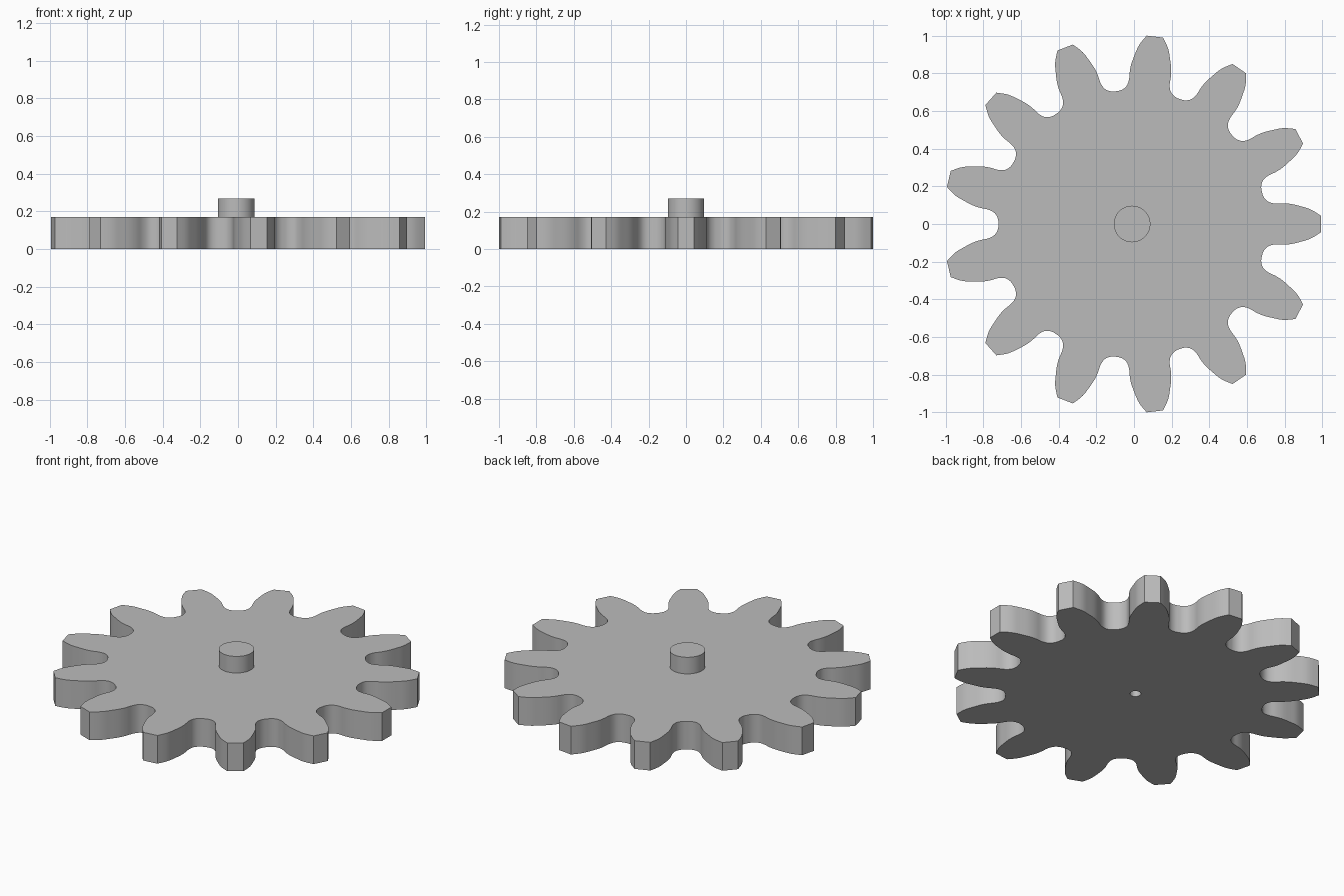
import bpy, bmesh
from math import sin, cos, pi, radians
from mathutils import Vector

TEETH = 13
CENTRE = Vector((-0.01, 0, 0))
THICK, BOSS_TOP = 0.17, 0.27
BOSS_R, BORE_R = 0.097, 0.03

cube = bpy.data.objects.get("Cube")
if cube:
    bpy.data.objects.remove(cube, do_unlink=True)

grey = bpy.data.materials.new("plain_grey")
grey.use_nodes = True
colour = (0.5, 0.5, 0.5, 1)
grey.diffuse_color = colour
grey.node_tree.nodes["Principled BSDF"].inputs["Base Color"].default_value = colour


def smooth_path(points, steps=4):
    """Catmull-Rom curve through the given points."""
    pts = [Vector(p) for p in points]
    pts = [2 * pts[0] - pts[1]] + pts + [Vector((pts[-2].x, 2 * pts[-1].y - pts[-2].y))]
    out = []
    for a, b, c, d in zip(pts, pts[1:], pts[2:], pts[3:]):
        for i in range(steps):
            t = i / steps
            out.append(0.5 * (2 * b + (c - a) * t + (2 * a - 5 * b + 4 * c - d) * t * t
                              + (3 * b - a - 3 * c + d) * t ** 3))
    return out + [pts[-2]]


def circle(radius, count):
    return [(radius * cos(2 * pi * i / count), radius * sin(2 * pi * i / count))
            for i in range(count)]


def prism(name, outline, bottom, top):
    """Extrude a closed outline into a solid."""
    bm = bmesh.new()
    face = bm.faces.new([bm.verts.new((x, y, bottom)) for x, y in outline])
    new = bmesh.ops.extrude_face_region(bm, geom=[face], use_keep_orig=True)["geom"]
    verts = [v for v in new if isinstance(v, bmesh.types.BMVert)]
    bmesh.ops.translate(bm, verts=verts, vec=(0, 0, top - bottom))
    bmesh.ops.recalc_face_normals(bm, faces=bm.faces)
    mesh = bpy.data.meshes.new(name)
    bm.to_mesh(mesh)
    bm.free()
    mesh.materials.append(grey)
    obj = bpy.data.objects.new(name, mesh)
    obj.location = CENTRE
    bpy.context.collection.objects.link(obj)
    return obj


def shade(obj):
    bpy.ops.object.select_all(action="DESELECT")
    obj.select_set(True)
    bpy.context.view_layer.objects.active = obj
    bpy.ops.object.shade_smooth_by_angle(angle=radians(30))


# Half tooth from tip to middle of the gap: radius, degrees from tooth axis
half_gap = 180 / TEETH
flank = smooth_path([(1.003, 2.5), (0.95, 4.7), (0.90, 6.0), (0.85, 7.2), (0.81, 7.8),
                     (0.77, 8.1), (0.74, 8.9), (0.722, 10.2), (0.712, 12), (0.71, half_gap)])
tooth = [(r, -a) for r, a in reversed(flank[:-1])] + [(r, a) for r, a in flank]
outline = []
for n in range(TEETH):
    for r, a in tooth:
        angle = radians(a + 2 * half_gap * n)
        outline.append((r * cos(angle), r * sin(angle)))

# Toothed wheel with a blind bore in the underside
wheel = prism("toothed_wheel", outline, 0, THICK)
cutter = prism("bore_cutter", circle(BORE_R, 32), -0.1, THICK - 0.01)
cutter.hide_render = True
cutter.hide_viewport = True
bore = wheel.modifiers.new("bore", "BOOLEAN")
bore.operation = "DIFFERENCE"
bore.solver = "EXACT"
bore.object = cutter
shade(wheel)

# Round hub on top
hub = prism("hub", circle(BOSS_R, 64), THICK, BOSS_TOP)
shade(hub)
